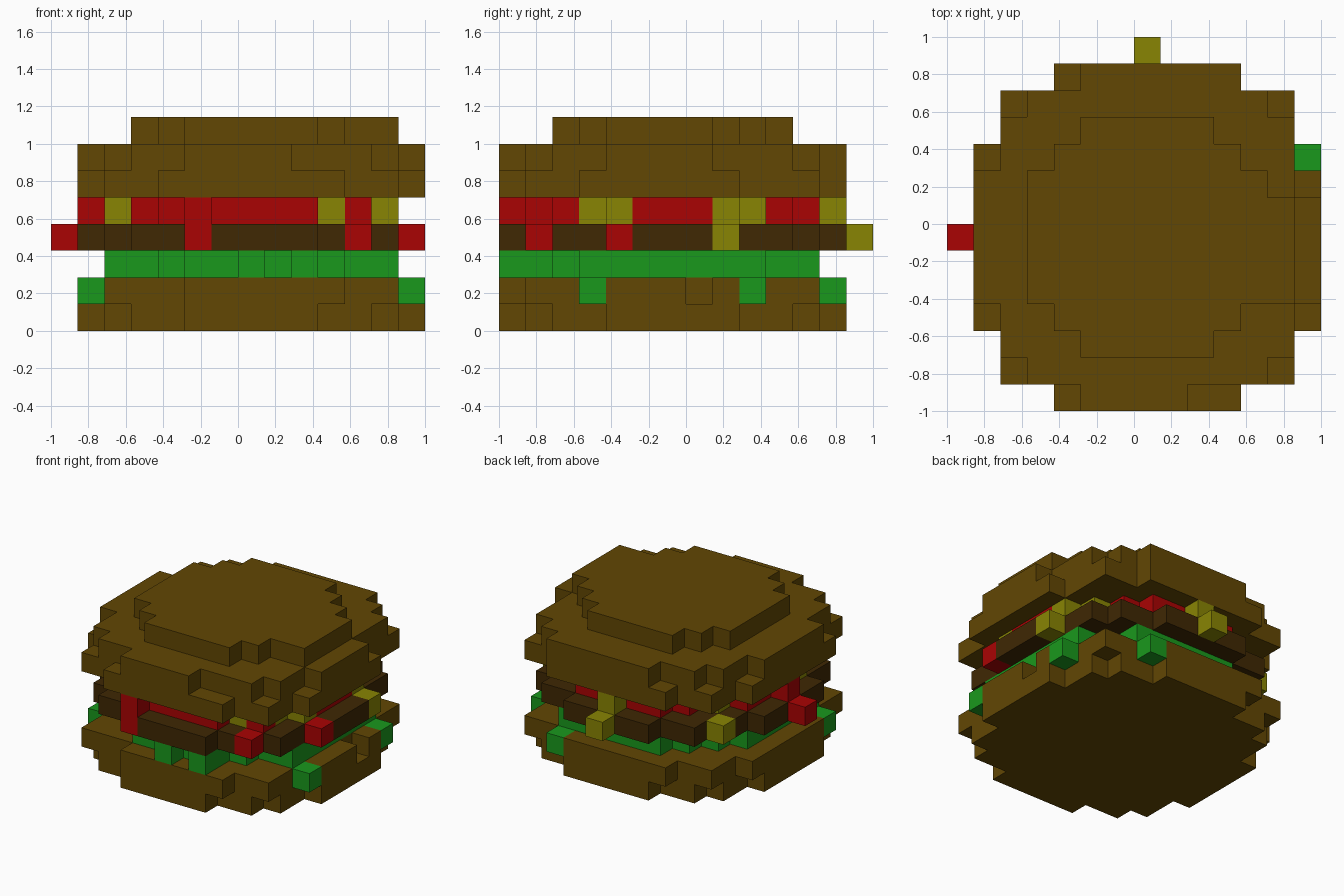
import bpy, bmesh
from mathutils import Vector

cube = bpy.data.objects.get("Cube")
if cube:
    bpy.data.objects.remove(cube, do_unlink=True)

U = 1 / 7  # block size

COLOURS = {
    "bun_brown": (0.122, 0.063, 0.001),
    "lettuce_green": (0.010, 0.315, 0.012),
    "patty_dark_brown": (0.050, 0.021, 0.001),
    "tomato_red": (0.400, 0.001, 0.001),
    "mustard_yellow": (0.250, 0.232, 0.001),
}


def make_material(name):
    mat = bpy.data.materials.new(name)
    mat.use_nodes = True
    rgba = (*COLOURS[name], 1)
    mat.diffuse_color = rgba
    bsdf = next(n for n in mat.node_tree.nodes if n.type == 'BSDF_PRINCIPLED')
    bsdf.inputs["Base Color"].default_value = rgba
    bsdf.inputs["Roughness"].default_value = 0.9
    return mat


MATS = {name: make_material(name) for name in COLOURS}
blocks = {}  # (x, y, z) block -> part name


def disc(part, z, r2):
    """Fill a round layer of blocks, at most 13 wide, around the burger's axis."""
    for i in range(-6, 7):
        for j in range(-6, 7):
            if i * i + j * j <= r2:
                blocks[i, j - 1, z] = part


def put(part, *cells):
    for c in cells:
        blocks[c] = part


def drop(*cells):
    for c in cells:
        blocks.pop(c, None)


# Bottom bun: narrow base and wider rim with nibbled edges
disc("bottom_bun", 0, 42.25)
disc("bottom_bun", 1, 50)
drop((-3, -7, 1), (6, 0, 1))

# Lettuce, with leaf tips hanging over the bun
disc("lettuce", 2, 30.25)
put("lettuce", (0, -7, 2), (2, -7, 2), (5, -4, 2), (5, 2, 2), (3, 4, 2), (-5, -4, 2))
put("lettuce", (6, -4, 1), (6, 2, 1), (3, 5, 1), (-6, -4, 1))

# Patty
disc("patty", 3, 42.25)

# Tomato, with drips down the patty
disc("tomato", 4, 30.25)
put("tomato", (-2, -7, 4), (-2, -7, 3), (4, -5, 4), (4, -6, 3), (6, -3, 3),
    (-6, -1, 4), (-7, -1, 3))

# Mustard blobs and drips
put("mustard", (-5, -3, 4), (3, -5, 4), (4, -4, 4), (5, -3, 4), (5, 1, 4), (4, 2, 4),
    (0, 5, 4), (-4, 2, 4))
put("mustard", (6, 1, 3), (0, 6, 3), (-5, 3, 3))

# Top bun: three shrinking layers
disc("top_bun", 5, 50)
disc("top_bun", 6, 42.25)
disc("top_bun", 7, 20.25)
drop((6, 2, 5), (2, -7, 6), (6, 1, 6))
put("top_bun", (3, 5, 6), *[(5, y, 7) for y in range(-3, 1)])


def build(part, material):
    """Skin one part's blocks, leaving out faces covered by a neighbour."""
    bm = bmesh.new()
    for cell, owner in blocks.items():
        if owner != part:
            continue
        c = Vector(cell) + Vector((0.5, 0.5, 0.5))
        for axis in range(3):
            for sign in (-1, 1):
                n = Vector((0, 0, 0))
                n[axis] = sign
                if tuple(int(a + b) for a, b in zip(cell, n)) in blocks:
                    continue
                u = Vector((0, 0, 0))
                u[(axis + 1) % 3] = 0.5
                v = n.cross(u)
                mid = c + n * 0.5
                corners = (mid - u - v, mid + u - v, mid + u + v, mid - u + v)
                bm.faces.new([bm.verts.new(p * U) for p in corners])
    bmesh.ops.remove_doubles(bm, verts=bm.verts[:], dist=0.001)
    mesh = bpy.data.meshes.new(part)
    bm.to_mesh(mesh)
    bm.free()
    mesh.materials.append(MATS[material])
    bpy.context.collection.objects.link(bpy.data.objects.new(part, mesh))


for part, material in (
    ("bottom_bun", "bun_brown"),
    ("lettuce", "lettuce_green"),
    ("patty", "patty_dark_brown"),
    ("tomato", "tomato_red"),
    ("mustard", "mustard_yellow"),
    ("top_bun", "bun_brown"),
):
    build(part, material)
